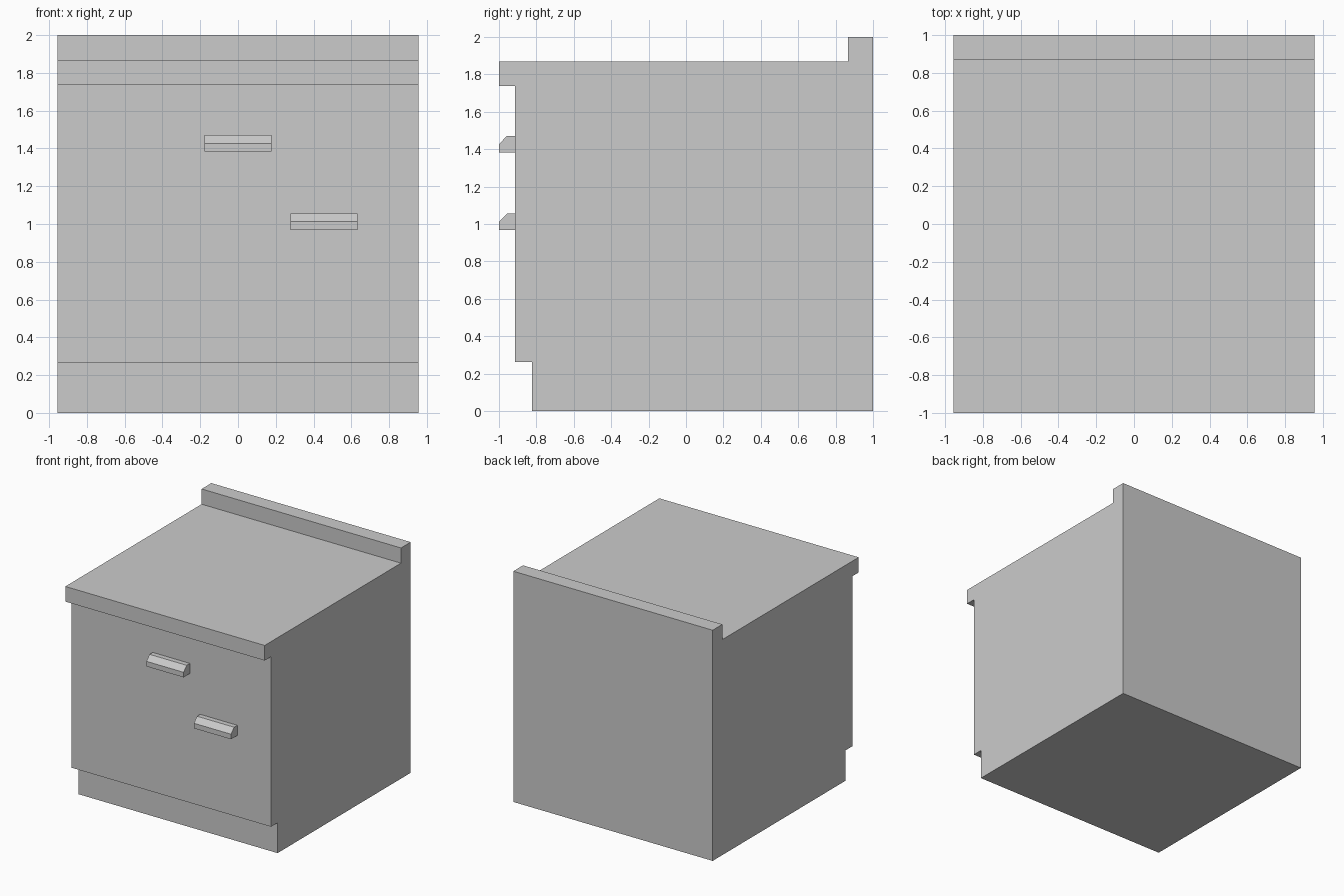
import bpy, bmesh

if "Cube" in bpy.data.objects:
    bpy.data.objects.remove(bpy.data.objects["Cube"])


def extrude_profile(name, profile, x0, x1):
    """Extrude a closed (y, z) profile along x from x0 to x1."""
    bm = bmesh.new()
    face = bm.faces.new([bm.verts.new((x0, y, z)) for y, z in profile])
    result = bmesh.ops.extrude_face_region(bm, geom=[face])
    verts = [g for g in result["geom"] if isinstance(g, bmesh.types.BMVert)]
    bmesh.ops.translate(bm, verts=verts, vec=(x1 - x0, 0, 0))
    bmesh.ops.recalc_face_normals(bm, faces=bm.faces)
    mesh = bpy.data.meshes.new(name)
    bm.to_mesh(mesh)
    bm.free()
    obj = bpy.data.objects.new(name, mesh)
    bpy.context.collection.objects.link(obj)
    return obj


FRONT = -0.913

# Cabinet body: toe kick, front, overhanging worktop and rear upstand
extrude_profile("cabinet_body", [
    (-0.823, 0), (1, 0), (1, 2), (0.867, 2), (0.867, 1.868),
    (-1, 1.868), (-1, 1.737), (FRONT, 1.737), (FRONT, 0.263), (-0.823, 0.263),
], -0.956, 0.956)

# Chamfered handles: drawer (centred) and door (offset to the right)
for name, x, z in (("drawer_handle", 0, 1.383), ("door_handle", 0.455, 0.968)):
    extrude_profile(name, [
        (FRONT, z), (FRONT, z + 0.088), (-0.957, z + 0.088),
        (-1, z + 0.044), (-1, z),
    ], x - 0.178, x + 0.178)
